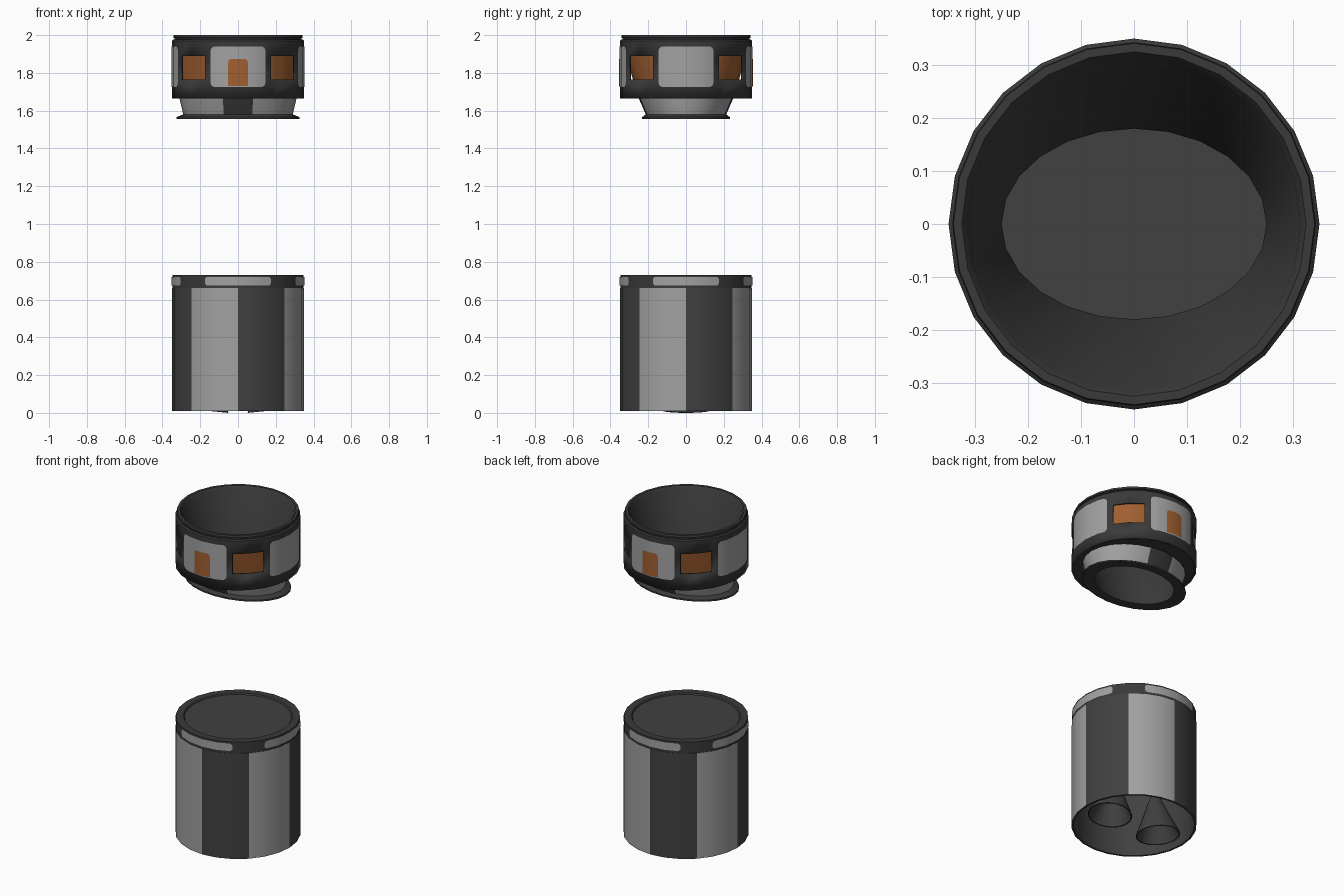
import bpy, bmesh, math
from mathutils import Matrix

if "Cube" in bpy.data.objects:
    bpy.data.objects.remove(bpy.data.objects["Cube"])

N = 24                       # sides of every round part
STEP = 2 * math.pi / N


def material(name, rgb):
    m = bpy.data.materials.new(name)
    m.diffuse_color = (*rgb, 1)
    m.use_nodes = True
    m.node_tree.nodes["Principled BSDF"].inputs["Base Color"].default_value = m.diffuse_color
    return m


DARK = material("dark_grey", (0.042, 0.042, 0.042))
BODY = material("body_grey", (0.052, 0.052, 0.052))
LIGHT = material("light_grey", (0.36, 0.36, 0.36))
ORANGE = material("burnt_orange", (0.36, 0.115, 0.03))


def finish(name, bm, mats, normals=True):
    bmesh.ops.remove_doubles(bm, verts=bm.verts, dist=1e-5)
    if normals:
        bmesh.ops.recalc_face_normals(bm, faces=bm.faces)
    me = bpy.data.meshes.new(name)
    bm.to_mesh(me)
    bm.free()
    for m in mats:
        me.materials.append(m)
    ob = bpy.data.objects.new(name, me)
    bpy.context.collection.objects.link(ob)
    return ob


def loft(name, rings, mats, rule=None, skip=None, closed=False, place=None):
    """Skin a list of elliptical rings (rx, ry, z); rule(k, j) picks the colour."""
    bm = bmesh.new()
    rows = [[bm.verts.new((rx * math.cos(j * STEP), ry * math.sin(j * STEP), z))
             for j in range(N)] for rx, ry, z in rings]
    if closed:
        rows.append(rows[0])
    for k in range(len(rows) - 1):
        for j in range(N):
            if skip and skip(k, j):
                continue
            i = (j + 1) % N
            f = bm.faces.new((rows[k][j], rows[k][i], rows[k + 1][i], rows[k + 1][j]))
            f.material_index = rule(k, j) if rule else 0
    if place:
        bm.transform(place)
    return finish(name, bm, mats)


def circles(points):
    return [(r, r, z) for r, z in points]


def facet_radius(a, radius):
    """Distance to the flat-sided wall at angle a."""
    return radius * math.cos(STEP / 2) / math.cos(a % STEP - STEP / 2)


def plate(name, centre, half, z0, z1, r_low, r_top, radius, mat):
    """Thin curved plate with rounded corners lying on the wall."""
    r = max(r_low, r_top)
    width = half * radius
    offs = [width - r + r * math.sin(t * math.pi / 10) for t in range(6)]
    offs = [-o / radius for o in offs] + [o / radius for o in offs]
    offs += [k * STEP / 2 for k in range(-6, 7) if abs(k * STEP / 2) < (width - r) / radius]
    offs = sorted(set(round(o, 6) for o in offs))
    bm = bmesh.new()
    cols = []
    for o in offs:
        d = min(r, width - abs(o) * radius)

        def cut(c):
            return c - math.sqrt(max(0, c * c - (c - d) ** 2)) if d < c else 0
        a = centre + o
        R = facet_radius(a, radius)
        cols.append([bm.verts.new((R * math.cos(a), R * math.sin(a), z))
                     for z in (z0 + cut(r_low), z1 - cut(r_top))])
    for p, q in zip(cols, cols[1:]):
        bm.faces.new((p[0], q[0], q[1], p[1]))
    return finish(name, bm, [mat], normals=False)


# Lower body: striped tank with recessed lid and hollow underside
loft("tank", circles([(0, .722), (.30, .722), (.305, .73), (.348, .73), (.348, .66),
                      (.35, .66), (.35, .01), (.338, .01), (.338, .42), (0, .42)]),
     [BODY, LIGHT, DARK],
     lambda k, j: (1 if (j // 3) % 2 else 0) if k == 5 else (2 if k in (1, 2, 3) else 0))

# Four light slots around the tank's upper band
for i, side in enumerate(("right", "back", "left", "front")):
    plate("band_slot_" + side, i * math.pi / 2, math.radians(30), .674, .72,
          .018, .018, .351, LIGHT)

# Two canted engine bells inside the hollow underside
for s, side in ((1, "right"), (-1, "left")):
    place = Matrix.Translation((s * .175, 0, .0125)) @ Matrix.Rotation(-s * .1, 4, 'Y')
    loft("engine_bell_" + side,
         circles([(0, .42), (.03, .42), (.03, .28), (.02, .25), (.125, 0),
                  (.118, 0), (.014, .245), (0, .245)]), [BODY], place=place)

# Inner liner: round at the top, oval at the foot, with flange and top lip
LINER = [(.25, .18, 1.56), (.285, .205, 1.557), (.325, .232, 1.557), (.325, .232, 1.566),
         (.29, .213, 1.58), (.31, .25, 1.665), (.315, .274, 1.74), (.322, .305, 1.85),
         (.328, .325, 1.93), (.335, .335, 1.972), (.335, .335, 1.984), (.343, .343, 1.987),
         (.341, .341, 2.0), (.325, .325, 2.0), (.314, .314, 1.985)]


def liner_rule(k, j):
    if k == 4:                       # light skirt, dark strip at front and back
        return 0 if j in (5, 6, 17, 18) else 1
    return 2 if k in (6, 7) else 0   # orange seen through the windows


loft("inner_liner", LINER, [DARK, LIGHT, ORANGE], liner_rule, closed=True)

# Outer shell with four window openings on the diagonals
shell = loft("outer_shell", circles([(.35, 1.665), (.35, 1.765), (.35, 1.89), (.35, 1.97),
                                     (.343, 1.976), (.334, 1.976)]), [DARK],
             skip=lambda k, j: k == 1 and j % 6 in (2, 3))
mod = shell.modifiers.new("thickness", 'SOLIDIFY')
mod.thickness = .012
mod.offset = -1

# Plate closing the gap under the shell
loft("shell_floor", [(.342, .342, 1.668), (.305, .245, 1.668)], [DARK])

# Rounded light panels, with orange hatches at front and back
for i, side in enumerate(("right", "back", "left", "front")):
    a = i * math.pi / 2
    plate("panel_" + side, a, math.radians(24.5), 1.725, 1.94, .025, .025, .353, LIGHT)
    if i % 2:
        plate("hatch_" + side, a, math.radians(8.5), 1.73, 1.873, .004, .018, .356, ORANGE)

# Smooth shading that keeps hard edges
bpy.ops.object.select_all(action='SELECT')
bpy.context.view_layer.objects.active = shell
bpy.ops.object.shade_smooth_by_angle(angle=math.radians(30))
